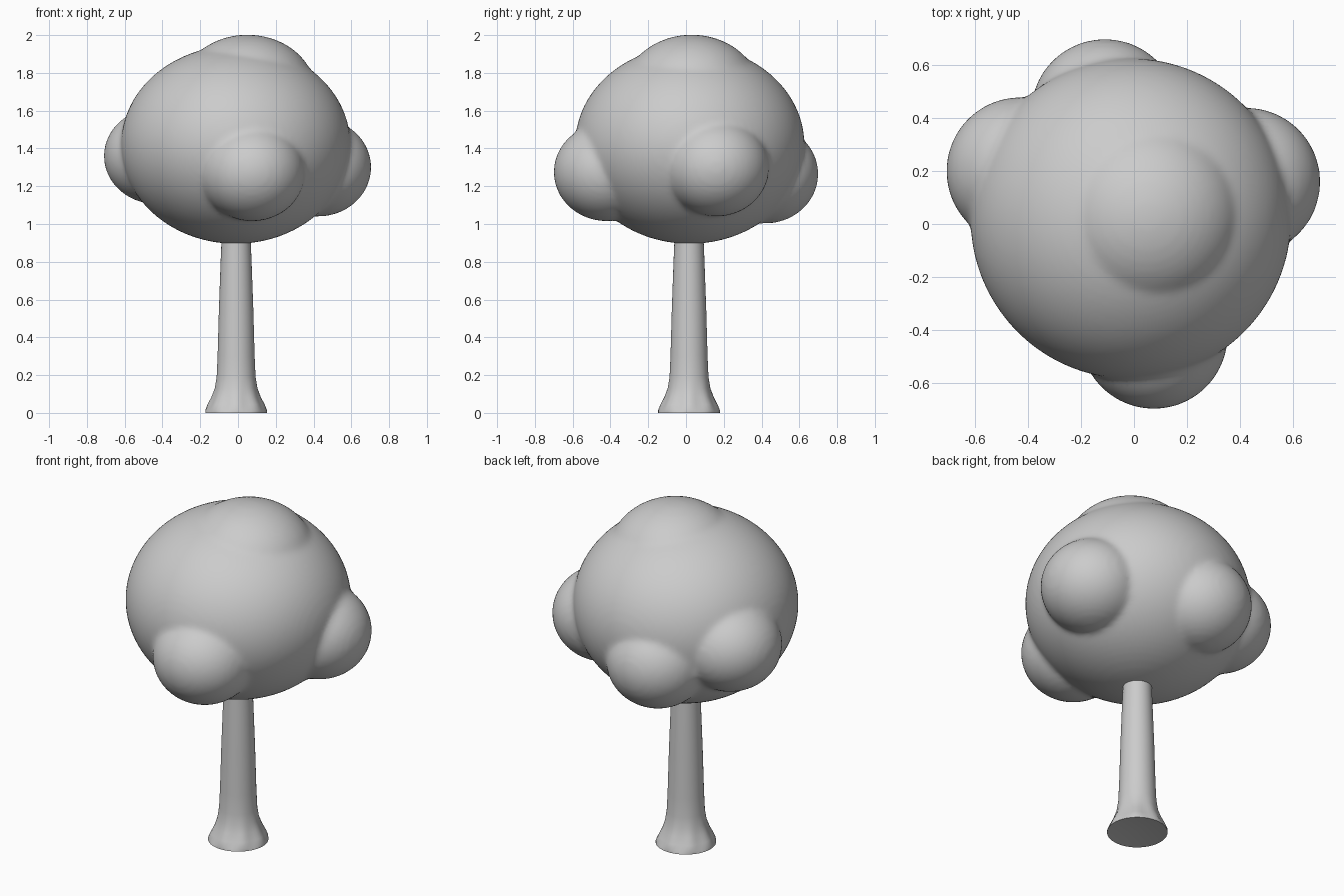
import bpy, bmesh, math
from mathutils import Matrix

if "Cube" in bpy.data.objects:
    bpy.data.objects.remove(bpy.data.objects["Cube"])

grey = bpy.data.materials.new("plain grey")
grey.diffuse_color = (0.6, 0.6, 0.6, 1)
grey.use_nodes = True
grey.node_tree.nodes["Principled BSDF"].inputs["Base Color"].default_value = grey.diffuse_color


def make_object(name, bm):
    mesh = bpy.data.meshes.new(name)
    bm.to_mesh(mesh)
    bm.free()
    mesh.materials.append(grey)
    ob = bpy.data.objects.new(name, mesh)
    bpy.context.collection.objects.link(ob)
    mesh.polygons.foreach_set("use_smooth", [True] * len(mesh.polygons))
    return ob


# Canopy: one big blob with a crown and four side puffs (centre, horizontal radius, height radius)
blobs = [
    ((-0.012, 0.02, 1.42), 0.607, 0.525),
    ((0.05, 0.03, 1.70), 0.36, 0.302),
    ((0.075, -0.42, 1.275), 0.28, 0.26),
    ((0.425, 0.16, 1.30), 0.28, 0.26),
    ((-0.43, 0.20, 1.36), 0.28, 0.255),
    ((-0.11, 0.42, 1.265), 0.28, 0.262),
]
bm = bmesh.new()
for centre, r, rz in blobs:
    bmesh.ops.create_icosphere(bm, subdivisions=5, radius=1,
                               matrix=Matrix.Translation(centre) @ Matrix.Diagonal((r, r, rz, 1)))
canopy = make_object("canopy", bm)
# Fuse the blobs and soften the creases
remesh = canopy.modifiers.new("fuse", 'REMESH')
remesh.mode = 'VOXEL'
remesh.voxel_size = 0.018
remesh.use_smooth_shade = True
soften = canopy.modifiers.new("soften", 'SMOOTH')
soften.factor = 0.5
soften.iterations = 5

# Trunk: tapered profile with a flared, slightly lobed foot (radius, height, lobe size)
profile = [(0.163, 0.0, 0.0), (0.160, 0.015, 0.02), (0.146, 0.045, 0.035), (0.127, 0.085, 0.025),
           (0.112, 0.13, 0.01), (0.103, 0.19, 0), (0.098, 0.30, 0), (0.091, 0.55, 0),
           (0.082, 0.80, 0), (0.077, 0.92, 0), (0.076, 1.0, 0)]
N = 48
bm = bmesh.new()
rings = []
for r, z, lobe in profile:
    ring = []
    for i in range(N):
        a = 2 * math.pi * i / N
        rr = r * (1 + lobe * math.cos(8 * a))
        ring.append(bm.verts.new((-0.01 + rr * math.cos(a), 0.016 + rr * math.sin(a), z)))
    rings.append(ring)
for lo, hi in zip(rings, rings[1:]):
    for i in range(N):
        j = (i + 1) % N
        bm.faces.new((lo[i], lo[j], hi[j], hi[i]))
bm.faces.new(rings[-1])
# Slightly hollow underside
tip = bm.verts.new((-0.01, 0.016, 0.02))
for i in range(N):
    bm.faces.new((rings[0][(i + 1) % N], rings[0][i], tip))
bmesh.ops.recalc_face_normals(bm, faces=bm.faces)
trunk = make_object("trunk", bm)
bpy.context.view_layer.objects.active = trunk
trunk.select_set(True)
bpy.ops.object.shade_smooth_by_angle(angle=math.radians(50))
